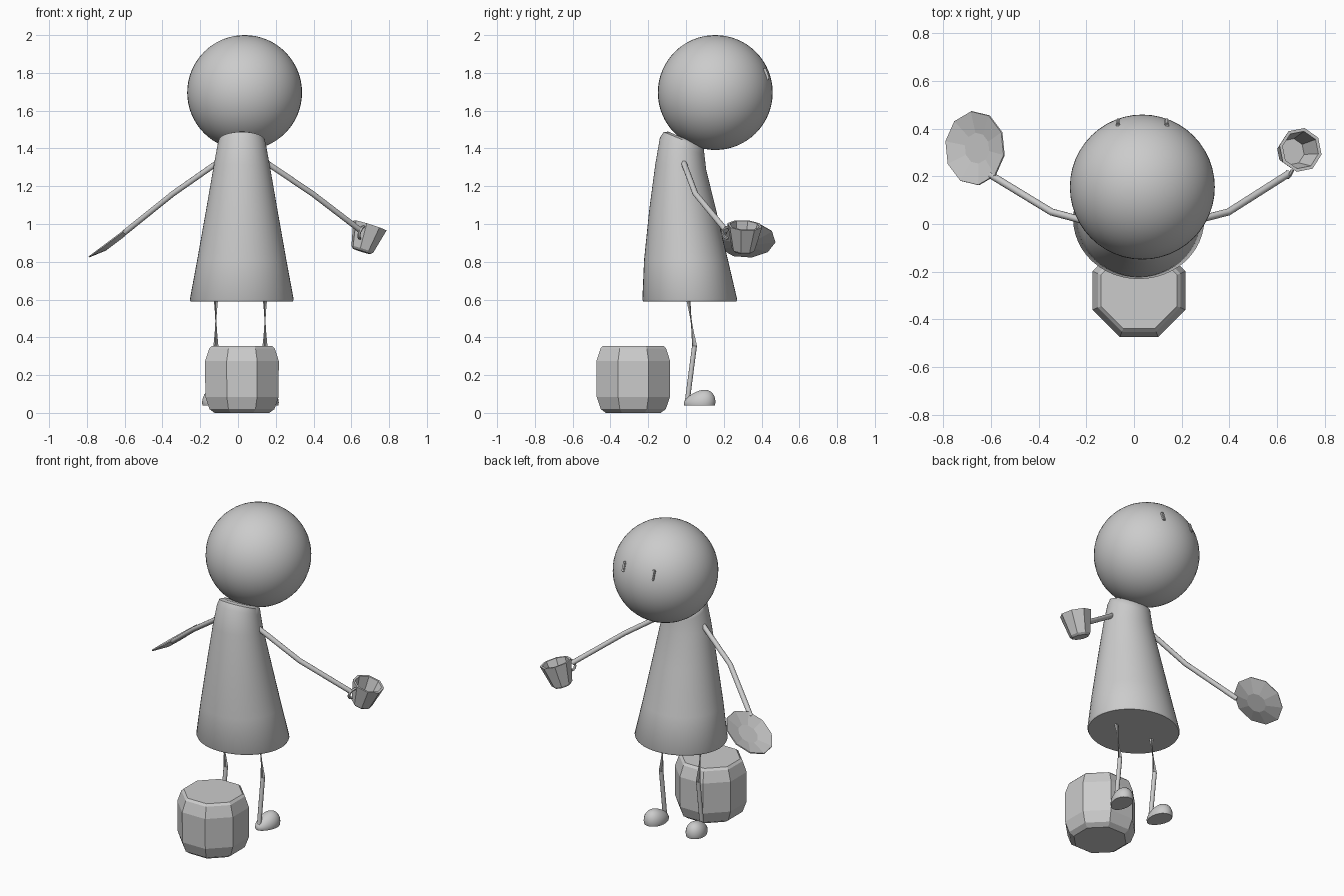
import bpy, bmesh, math
from mathutils import Vector, Matrix

cube = bpy.data.objects.get("Cube")
if cube:
    bpy.data.objects.remove(cube, do_unlink=True)

clay = bpy.data.materials.new("clay_grey")
clay.use_nodes = True
clay.diffuse_color = (0.6, 0.6, 0.6, 1)
clay.node_tree.nodes["Principled BSDF"].inputs["Base Color"].default_value = (0.6, 0.6, 0.6, 1)


def finish(name, bm, smooth=None):
    bmesh.ops.recalc_face_normals(bm, faces=bm.faces)
    mesh = bpy.data.meshes.new(name)
    bm.to_mesh(mesh)
    bm.free()
    obj = bpy.data.objects.new(name, mesh)
    bpy.context.collection.objects.link(obj)
    mesh.materials.append(clay)
    if smooth:
        bpy.ops.object.select_all(action='DESELECT')
        obj.select_set(True)
        bpy.context.view_layer.objects.active = obj
        bpy.ops.object.shade_smooth_by_angle(angle=math.radians(smooth))
    return obj


def skin(bm, rings, cap=True):
    """Bridge rings of points with quads, optionally capping both ends."""
    loops = [[bm.verts.new(p) for p in ring] for ring in rings]
    n = len(loops[0])
    for a, b in zip(loops, loops[1:]):
        for i in range(n):
            bm.faces.new((a[i], a[(i + 1) % n], b[(i + 1) % n], b[i]))
    if cap:
        bm.faces.new(loops[0])
        bm.faces.new(loops[-1])


def circle(r, z, n, phase=0.0):
    return [Vector((r * math.cos(math.tau * (i + phase) / n),
                    r * math.sin(math.tau * (i + phase) / n), z)) for i in range(n)]


def turned(name, profile, n, matrix, phase=0.0):
    """Low-poly lathe part from (radius, height) pairs."""
    bm = bmesh.new()
    skin(bm, [[matrix @ p for p in circle(r, z, n, phase)] for r, z in profile])
    return finish(name, bm)


def limb(name, points, radius):
    """Round tube through the joints, mitred at the bend."""
    pts = [Vector(p) for p in points]
    bm = bmesh.new()
    rings = []
    for i, p in enumerate(pts):
        along = (pts[min(i + 1, len(pts) - 1)] - pts[max(i - 1, 0)]).normalized()
        turn = along.to_track_quat('Z', 'Y')
        rings.append([p + turn @ c for c in circle(radius, 0, 12)])
    skin(bm, rings)
    return finish(name, bm, 40)


def facing(origin, axis):
    return Matrix.Translation(origin) @ Vector(axis).to_track_quat('Z', 'Y').to_matrix().to_4x4()


# Head
HEAD = Vector((0.035, 0.155, 1.696))
bm = bmesh.new()
bmesh.ops.create_uvsphere(bm, u_segments=48, v_segments=32, radius=0.304,
                          matrix=Matrix.Translation(HEAD))
finish("head", bm, 60)

# Eyes: thin upright bars laid against the face
for side, sx in (("right", -1), ("left", 1)):
    out = Vector((sx * 0.105, 0.275, 0.1)).normalized()
    bm = bmesh.new()
    bmesh.ops.create_cube(bm, size=1, matrix=Matrix.Translation(HEAD + out * 0.303)
                          @ Matrix.Rotation(math.radians(19), 4, 'X')
                          @ Matrix.Diagonal((0.018, 0.02, 0.064, 1)))
    bmesh.ops.bevel(bm, geom=bm.edges[:], offset=0.004, segments=2, affect='EDGES')
    finish(side + "_eye", bm, 40)

# Robe: oval rings (height, y centre, x radius, y radius, backward tilt)
sections = [(0.59, 0.02, 0.27, 0.246, 0), (0.6, 0.02, 0.275, 0.251, 0),
            (0.81, 0.0, 0.236, 0.222, 0), (1.08, -0.018, 0.188, 0.176, 0),
            (1.3, -0.028, 0.15, 0.135, 0.1), (1.41, -0.02, 0.13, 0.118, 0.4),
            (1.443, -0.012, 0.122, 0.106, 0.42), (1.453, -0.008, 0.1, 0.085, 0.42)]
bm = bmesh.new()
skin(bm, [[Vector((0.02 + p.x * rx, yc + p.y * ry, z - tilt * p.y * ry))
           for p in circle(1, 0, 48)] for z, yc, rx, ry, tilt in sections])
finish("robe", bm, 50)

# Arms and legs
limb("right_arm", [(-0.08, -0.02, 1.345), (-0.345, 0.05, 1.16), (-0.6, 0.205, 0.955)], 0.015)
limb("left_arm", [(0.12, -0.02, 1.345), (0.395, 0.05, 1.16), (0.65, 0.212, 0.965)], 0.015)

for side, x, sx in (("right", -0.117, -1), ("left", 0.143, 1)):
    limb(side + "_leg", [(x, 0.01, 0.62), (x, 0.045, 0.355), (x, 0.008, 0.07)], 0.013)
    # Foot: flat-soled dome, lower at the heel, toes turned out
    bm = bmesh.new()
    bmesh.ops.create_uvsphere(bm, u_segments=24, v_segments=16, radius=1)
    bmesh.ops.bisect_plane(bm, geom=bm.verts[:] + bm.edges[:] + bm.faces[:],
                           plane_co=(0, 0, -0.25), plane_no=(0, 0, -1), clear_outer=True)
    bmesh.ops.holes_fill(bm, edges=[e for e in bm.edges if e.is_boundary])
    for v in bm.verts:
        lift = 0.064 + 0.02 * v.co.y
        v.co = Vector((v.co.x * (0.058 + 0.008 * v.co.y), v.co.y * 0.085, (v.co.z + 0.25) * lift))
    bm.transform(Matrix.Translation((x + sx * 0.012, 0.072, 0.038))
                 @ Matrix.Rotation(-sx * math.radians(10), 4, 'Z'))
    finish(side + "_foot", bm, 50)

# Eight-sided stool behind the figure
flat = 1 / math.cos(math.pi / 8)
turned("stool", [(r * flat, z) for r, z in
                 ((0.145, 0.0), (0.172, 0.02), (0.194, 0.085), (0.195, 0.275),
                  (0.173, 0.342), (0.16, 0.355))],
       8, Matrix.Translation((0.021, -0.279, 0)), 0.5)

# Tilted plate in the right hand
turned("plate", [(0.062, -0.018), (0.157, 0.006), (0.155, 0.012), (0.065, -0.006)],
       10, facing((-0.662, 0.318, 0.91), (-0.6, 0, 0.8)), 0.2)

# Tilted hollow cup in the left hand
cup_axis = Vector((0.3, 0.06, 0.95)).normalized()
cup_frame = facing((0.655, 0.302, 0.855), cup_axis)
turned("cup", [(0.05, 0.0), (0.062, 0.012), (0.094, 0.145), (0.08, 0.145), (0.056, 0.02)],
       8, cup_frame, 0.5)

# Cup handle: a small loop on the side nearest the hand
bm = bmesh.new()
hub = Vector((0.655, 0.225, 0.955))
outward = Vector((-0.35, -0.9, 0)).normalized()
rings = []
for i in range(9):
    a = math.pi * (i / 8 - 0.5)
    radial = outward * math.cos(a) + cup_axis * math.sin(a)
    across = outward.cross(cup_axis).normalized()
    rings.append([hub + radial * (0.032 + c.x) + across * c.y for c in circle(0.008, 0, 6)])
skin(bm, rings)
finish("cup_handle", bm, 40)
